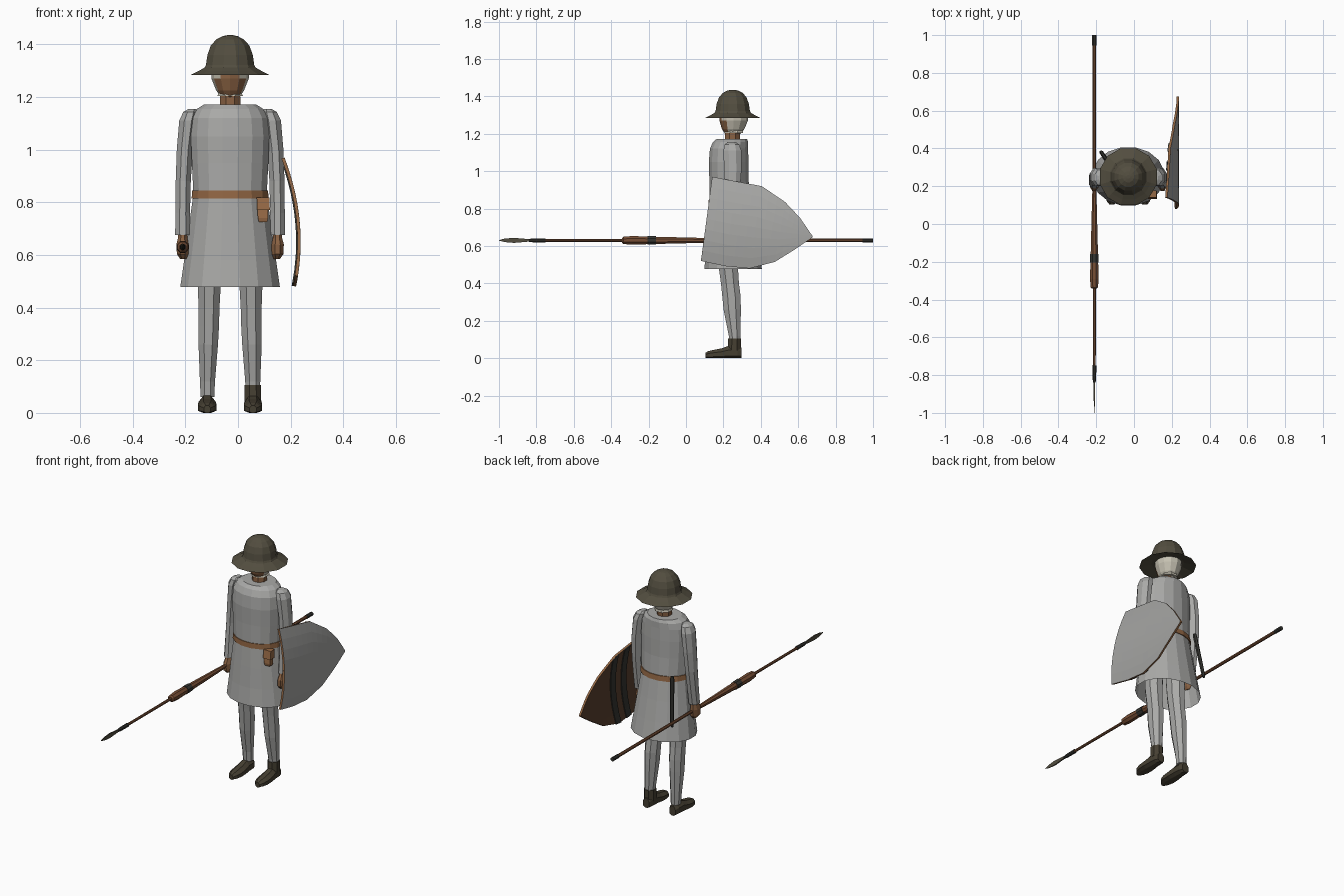
import bpy, bmesh, math

CX = -0.03  # centre line of the figure


def mat(name, r, g, b):
    m = bpy.data.materials.new(name)
    m.diffuse_color = (r, g, b, 1)
    return m


CLOTH = mat("grey cloth", .40, .40, .39)
SHIELD = mat("shield grey", .38, .38, .37)
LINEN = mat("cream linen", .56, .53, .44)
SKIN = mat("skin brown", .25, .12, .055)
BELT = mat("belt leather", .30, .14, .06)
WOOD = mat("spear wood", .18, .075, .035)
INNER = mat("dark shield wood", .10, .05, .027)
IRON = mat("helmet iron", .085, .075, .05)
BOOT = mat("boot leather", .06, .05, .032)
DARK = mat("dark iron", .035, .035, .03)


def make(name, bm, mats, recalc=True):
    if recalc:
        bmesh.ops.recalc_face_normals(bm, faces=bm.faces)
    me = bpy.data.meshes.new(name)
    bm.to_mesh(me)
    bm.free()
    for m in mats:
        me.materials.append(m)
    ob = bpy.data.objects.new(name, me)
    bpy.context.collection.objects.link(ob)
    return ob


def loft(name, rings, m, n=8, axis="z", caps=(True, True), half=True):
    """rings: (position along axis, centre a, centre b, radius a, radius b);
    a, b are x, y for a z loft and x, z for a y loft."""
    bm = bmesh.new()
    loops = []
    for w, a, b, ra, rb in rings:
        loop = []
        for i in range(n):
            t = 2 * math.pi * (i + .5 * half) / n
            p, q = a + ra * math.cos(t), b + rb * math.sin(t)
            loop.append(bm.verts.new((p, q, w) if axis == "z" else (p, w, max(q, 0))))
        loops.append(loop)
    for lo, hi in zip(loops, loops[1:]):
        for i in range(n):
            j = (i + 1) % n
            bm.faces.new((lo[i], lo[j], hi[j], hi[i]))
    if caps[0]:
        bm.faces.new(loops[0])
    if caps[1]:
        bm.faces.new(loops[-1])
    return make(name, bm, [m])


# tunic, open at the hem: z, half width, centre y, half depth
tunic = [(.478, .193, .252, .157), (.58, .178, .247, .142), (.70, .161, .24, .127),
         (.83, .142, .234, .112), (.95, .148, .230, .107), (1.05, .152, .228, .108),
         (1.12, .146, .230, .104), (1.155, .128, .238, .096), (1.172, .10, .245, .083)]
loft("tunic", [(z, CX, cy, hx, hy) for z, hx, cy, hy in tunic], CLOTH, 16, caps=(False, True))

# belt
loft("belt", [(.815, CX, .235, .149, .118), (.845, CX, .234, .147, .116)], BELT, 16)

# pouch with flap on the belt
loft("pouch_bag", [(.725, .095, .155, .022, .018), (.74, .095, .155, .028, .022),
                   (.79, .093, .16, .027, .02)], BELT, 4)
loft("pouch_flap", [(.77, .097, .153, .034, .028), (.818, .095, .16, .034, .026)], BELT, 4)

# dagger scabbard at the back of the left hip
loft("scabbard", [(.58, -.176, .382, .006, .006), (.60, -.173, .38, .010, .010),
                  (.84, -.148, .342, .012, .012), (.86, -.146, .34, .009, .009)], DARK, 6)

# neck
loft("neck", [(1.15, CX, .247, .043, .043), (1.23, CX, .25, .041, .043)], SKIN, 8)

# head in a linen cap, with the face opening coloured by direction
head = loft("head", [(1.198, CX, .25, .034, .04), (1.225, CX, .252, .053, .06),
                     (1.27, CX, .255, .071, .076), (1.33, CX, .255, .073, .078)], LINEN, 12, half=False)
head.data.materials.append(SKIN)
for p in head.data.polygons:
    if p.normal.y < -.3 and abs(p.center.x - CX) < .045:
        p.material_index = 1
loft("cap_edge", [(1.203, CX, .255, .053, .055), (1.222, CX, .257, .043, .05)], LINEN, 8)

# wide-brimmed helmet
hat = [(1.283, .150), (1.283, .156), (1.298, .125), (1.312, .100), (1.322, .095), (1.36, .089),
       (1.395, .076), (1.418, .055), (1.431, .030), (1.435, .010)]
loft("helmet", [(1.30, CX, .25, .09, .09)] + [(z, CX, .25, r, r) for z, r in hat], IRON, 12)

for side, s in (("right", -1), ("left", 1)):
    # sleeve and hand: z, x offset, y, radii
    arm = [(.675, .180, .222, .031, .036), (.76, .180, .232, .030, .040), (.88, .178, .245, .031, .045),
           (1.00, .172, .25, .033, .050), (1.11, .160, .248, .036, .052),
           (1.143, .150, .246, .030, .042), (1.155, .143, .245, .015, .022)]
    loft(side + "_sleeve", [(z, CX + s * x, y, rx, ry) for z, x, y, rx, ry in arm], CLOTH)
    hand = [(.585, .178, .212, .013, .022), (.603, .180, .21, .024, .037), (.64, .181, .212, .025, .040),
            (.665, .180, .218, .019, .030), (.69, .180, .222, .018, .026)]
    loft(side + "_hand", [(z, CX + s * x, y, rx, ry) for z, x, y, rx, ry in hand], SKIN)
    # leg
    leg = [(.06, .086, .262, .028, .030), (.12, .086, .260, .031, .034), (.26, .083, .247, .040, .050),
           (.33, .081, .243, .042, .053), (.40, .080, .235, .043, .052), (.50, .079, .225, .048, .056),
           (.62, .075, .225, .052, .062)]
    loft(side + "_leg", [(z, CX + s * x, y, rx, ry) for z, x, y, rx, ry in leg], CLOTH)
    # boot, from heel to toe: y, half width, height
    boot = [(.297, .022, .060), (.275, .031, .070), (.23, .034, .070), (.19, .038, .055),
            (.15, .038, .047), (.12, .029, .040), (.103, .014, .030)]
    loft(side + "_boot", [(y, CX + s * .087, .4 * h, w, .6 * h) for y, w, h in boot], BOOT, 8, "y")
loft("left_boot_collar", [(.04, CX + .087, .258, .034, .038), (.105, CX + .086, .26, .034, .037)], BOOT)

# spear lying along y through the right hand
SX, SZ = -.21, .63


def spear(name, prof, m, n=8):
    return loft(name, [(y, SX, SZ, rx, rz) for y, rx, rz in prof], m, n, "y")


spear("spear_shaft", [(-.80, .008, .008), (.97, .010, .010)], WOOD)
spear("spear_swell", [(-.342, .013, .013), (-.335, .021, .021), (-.29, .025, .025), (-.20, .022, .022),
                      (-.05, .018, .018), (.10, .014, .014), (.22, .010, .010)], WOOD)
spear("spear_band", [(-.205, .025, .025), (-.16, .024, .024)], DARK)
spear("spear_butt", [(.945, .012, .012), (1.0, .012, .012)], DARK)
spear("spear_socket", [(-.84, .007, .008), (-.82, .010, .011), (-.75, .012, .012)], DARK)
spear("spear_blade", [(-1.0, .001, .002), (-.97, .003, .013), (-.92, .005, .019), (-.87, .005, .013),
                      (-.82, .006, .007)], IRON, 4).data.update()

# shield outline, along its length from wide end to point: (y, z)
TOP = [(.14, .97), (.27, .945), (.405, .92), (.53, .835), (.61, .75), (.675, .655)]
LOW = [(.08, .52), (.21, .492), (.34, .480), (.475, .515), (.58, .580), (.675, .645)]


def edge(pts, u):
    f = u * (len(pts) - 1)
    i = min(int(f), len(pts) - 2)
    f -= i
    return [a + (b - a) * f for a, b in zip(pts[i], pts[i + 1])]


def shield_sheet(name, u0, u1, nu, inset, thick, mats):
    bm = bmesh.new()
    nt = 8
    rows = []
    for i in range(nu + 1):
        u = u0 + (u1 - u0) * i / nu
        (y0, z0), (y1, z1) = edge(LOW, u), edge(TOP, u)
        row = []
        for k in range(nt + 1):
            t = k / nt
            y, z = y0 + (y1 - y0) * t, z0 + (z1 - z0) * t
            row.append(bm.verts.new((.238 - .6 * (z - .65) ** 2 - inset, y, z)))
        rows.append(row)
    for a, b in zip(rows, rows[1:]):
        for k in range(nt):
            bm.faces.new((a[k], b[k], b[k + 1], a[k + 1]))
    ob = make(name, bm, mats, False)
    so = ob.modifiers.new("thickness", "SOLIDIFY")
    so.thickness, so.offset = thick, -1
    if len(mats) > 1:
        so.material_offset, so.material_offset_rim = 1, 2
    return ob


shield_sheet("shield", 0, 1, 15, 0, .012, [SHIELD, INNER, BELT])
shield_sheet("shield_strap_front", .22, .29, 1, .011, .006, [DARK])
shield_sheet("shield_strap_back", .37, .44, 1, .011, .006, [DARK])
